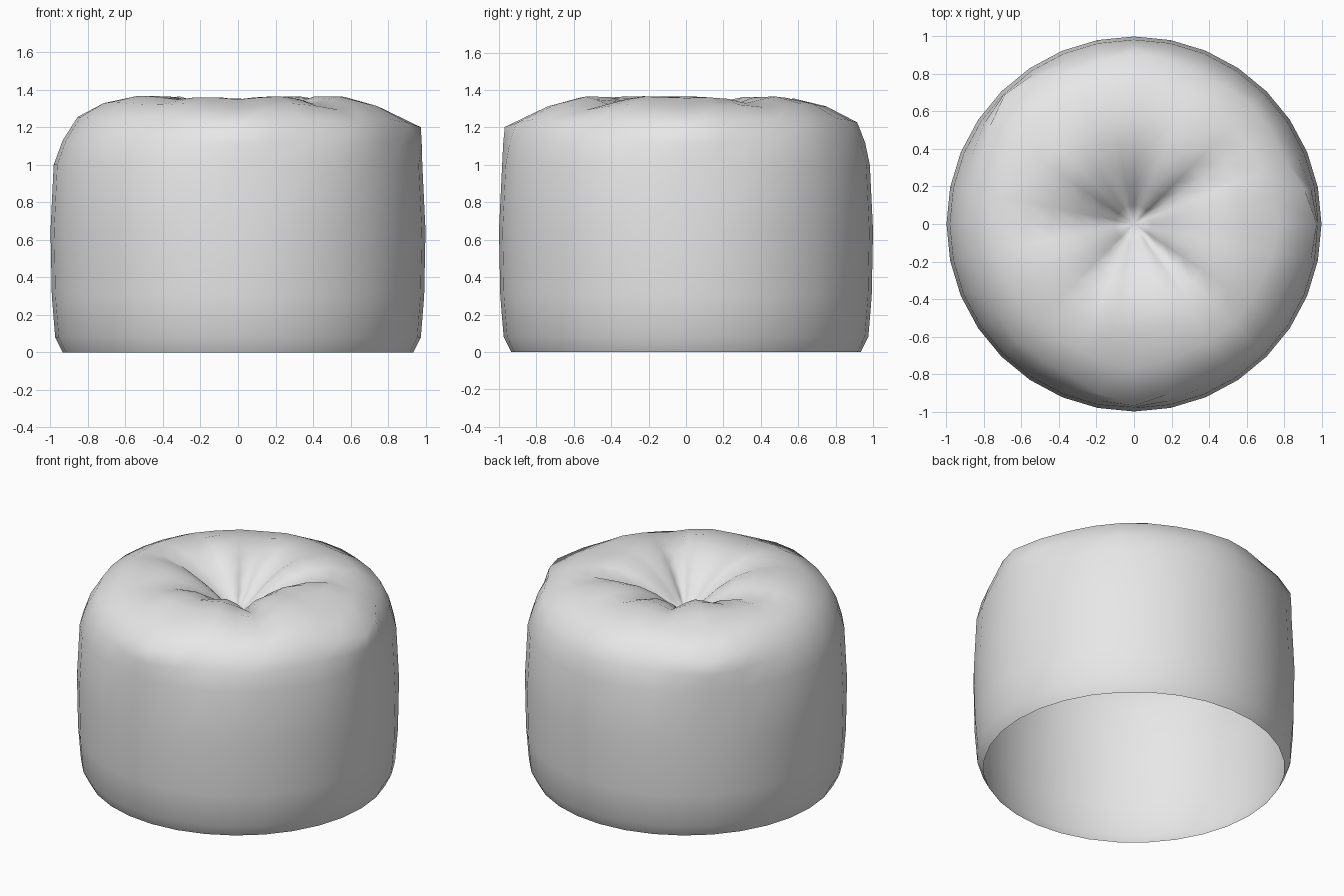
import bpy
import bmesh
from math import sin, cos, exp, radians

cube = bpy.data.objects.get("Cube")
if cube:
    bpy.data.objects.remove(cube, do_unlink=True)

SIDES = 32

# Angle in degrees -> strength of the pinched shoulder corners and of the top folds
CORNERS = {0: 1.0, 45: 0.35, 90: 0.5, 135: 1.0, 225: 0.25, 270: 0.95, 315: 0.6}
FOLDS = {33.75: 0.9, 78.75: 0.6, 112.5: 0.8, 157.5: 0.6, 180: 0.9,
         236.25: 0.45, 270: 0.25, 315: 1.0}

# Each ring: radius, height, then how far a corner and a fold shift them
WALL = [(0.935, 0), (0.975, 0.08), (0.993, 0.3), (1.0, 0.65), (0.983, 1.0)]
SHOULDER = [
    # radius, corner radius shift, height, corner height shift, fold depth
    (0.935, 0.045, 1.13, -0.02, 0.0),
    (0.855, 0.12, 1.255, -0.055, 0.0),
    (0.73, 0.04, 1.335, -0.035, 0.02),
    (0.58, 0.0, 1.368, -0.01, 0.04),
    (0.44, 0.0, 1.365, 0.0, 0.07),
    (0.31, 0.0, 1.325, 0.0, 0.085),
    (0.2, 0.0, 1.255, 0.0, 0.075),
    (0.1, 0.0, 1.165, 0.0, 0.04),
]
PIT_HEIGHT = 1.07


def strength(table, angle, width):
    """Sum of soft peaks around the circle."""
    total = 0
    for centre, weight in table.items():
        gap = (angle - centre + 180) % 360 - 180
        total += weight * exp(-(gap / width) ** 2)
    return min(total, 1)


def ring(bm, point):
    verts = []
    for i in range(SIDES):
        angle = 360 * i / SIDES
        r, z = point(angle)
        a = radians(angle)
        verts.append(bm.verts.new((r * cos(a), r * sin(a), z)))
    return verts


def shoulder_point(row):
    radius, corner_r, height, corner_z, fold = row

    def point(angle):
        c = strength(CORNERS, angle, 16)
        f = strength(FOLDS, angle, 11)
        return radius + corner_r * c, height + corner_z * c - fold * f
    return point


# Open-bottomed cushion shell with a gathered top
bm = bmesh.new()
rings = [ring(bm, lambda angle, p=p: p) for p in WALL]
rings += [ring(bm, shoulder_point(row)) for row in SHOULDER]
for low, high in zip(rings, rings[1:]):
    for i in range(SIDES):
        j = (i + 1) % SIDES
        bm.faces.new((low[i], low[j], high[j], high[i]))

# Central pit where the folds meet
pit = bm.verts.new((0, 0, PIT_HEIGHT))
for i in range(SIDES):
    bm.faces.new((rings[-1][i], rings[-1][(i + 1) % SIDES], pit))
for face in bm.faces:
    face.smooth = True

mesh = bpy.data.meshes.new("pouf_cushion")
bm.to_mesh(mesh)
bm.free()
pouf = bpy.data.objects.new("pouf_cushion", mesh)
bpy.context.collection.objects.link(pouf)

# Plain grey fabric
fabric = bpy.data.materials.new("light_grey_fabric")
fabric.use_nodes = True
grey = (0.8, 0.8, 0.8, 1)
fabric.diffuse_color = grey
fabric.node_tree.nodes["Principled BSDF"].inputs["Base Color"].default_value = grey
mesh.materials.append(fabric)
